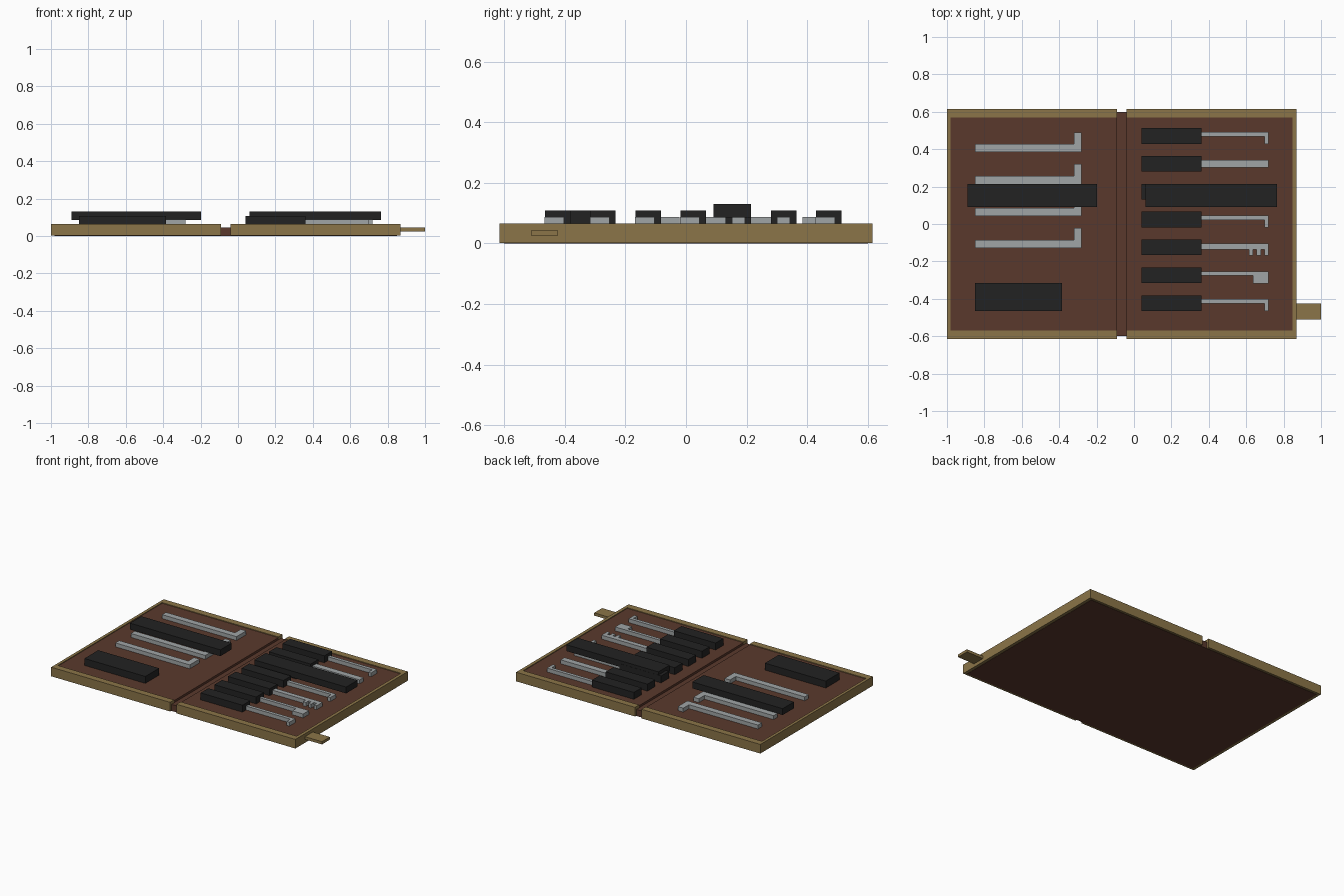
import bpy
import bmesh

default = bpy.data.objects.get("Cube")
if default:
    bpy.data.objects.remove(default, do_unlink=True)


def make_material(name, srgb):
    color = [((c / 255 + 0.055) / 1.055) ** 2.4 for c in srgb] + [1.0]
    mat = bpy.data.materials.new(name)
    mat.use_nodes = True
    mat.diffuse_color = color
    mat.node_tree.nodes["Principled BSDF"].inputs["Base Color"].default_value = color
    return mat


TAN = make_material("tan_leather", (139, 117, 72))
BROWN = make_material("brown_lining", (90, 57, 44))
BLACK = make_material("black_grip", (34, 34, 34))
STEEL = make_material("grey_steel", (160, 165, 166))


def prism(name, outline, z0, z1, mat):
    """Extrude a flat outline straight up from z0 to z1."""
    bm = bmesh.new()
    face = bm.faces.new([bm.verts.new((x, y, z0)) for x, y in outline])
    top = bmesh.ops.extrude_face_region(bm, geom=[face])["geom"]
    verts = [v for v in top if isinstance(v, bmesh.types.BMVert)]
    bmesh.ops.translate(bm, vec=(0, 0, z1 - z0), verts=verts)
    bmesh.ops.recalc_face_normals(bm, faces=bm.faces)
    mesh = bpy.data.meshes.new(name)
    bm.to_mesh(mesh)
    bm.free()
    mesh.materials.append(mat)
    obj = bpy.data.objects.new(name, mesh)
    bpy.context.collection.objects.link(obj)
    return obj


def box(name, x0, x1, y0, y1, z0, z1, mat):
    return prism(name, [(x0, y0), (x1, y0), (x1, y1), (x0, y1)], z0, z1, mat)


LINING, RIM, METAL, GRIP = 0.06, 0.065, 0.087, 0.108

# Outer cover, which also forms the sunken spine between the two trays
box("cover_and_spine", -0.98, 0.85, -0.6, 0.6, 0, 0.045, BROWN)

# Each tray: a lining and a three-sided rim, open towards the spine
for side, outer, inner, lip in (("right", -1.0, -0.09, -0.98), ("left", 0.87, -0.04, 0.848)):
    box(side + "_lining", lip, inner, -0.572, 0.572, 0.003, LINING, BROWN)
    half = [(inner, 0.615), (outer, 0.615)]
    inside = [(lip, 0.57), (inner, 0.57)]
    outline = half + [(x, -y) for x, y in reversed(half)]
    outline += [(x, -y) for x, y in reversed(inside)] + inside
    prism(side + "_rim", outline, 0.002, RIM, TAN)

# Closing tab
box("closing_tab", 0.86, 1.0, -0.51, -0.424, 0.025, 0.044, TAN)

# Straps across both trays
box("right_strap", -0.89, -0.198, 0.09, 0.214, 0.086, 0.13, BLACK)
box("left_strap", 0.062, 0.765, 0.09, 0.214, 0.086, 0.13, BLACK)

# Four L-shaped wrenches and a block in the right tray
for i in range(4):
    y = 0.384 - 0.1705 * i
    prism("wrench_%d" % (i + 1),
          [(-0.85, y), (-0.28, y), (-0.28, y + 0.106), (-0.322, y + 0.106),
           (-0.322, y + 0.043), (-0.85, y + 0.043)], LINING, METAL, STEEL)
box("grip_block", -0.85, -0.384, -0.465, -0.315, LINING, GRIP, BLACK)

# Seven picks in the left tray: shaft thickness and teeth (x0, x1) on the lower edge
HOOK = (0.023, [(0.698, 0.72)])
STRAIGHT = (0.042, [])
COMB = (0.033, [(0.615, 0.637), (0.656, 0.678), (0.698, 0.72)])
BLADE = (0.022, [(0.637, 0.72)])
for i, (thick, teeth) in enumerate((HOOK, STRAIGHT, STRAIGHT, HOOK, COMB, BLADE, HOOK)):
    y = 0.471 - 0.149 * i
    high, drop = y + 0.021, y - 0.021 - (0.022 if teeth else 0)
    low = high - thick
    box("pick_handle_%d" % (i + 1), 0.04, 0.36, y - 0.042, y + 0.042, LINING, GRIP, BLACK)
    outline = [(0.35, high), (0.35, low)]
    for x0, x1 in teeth:
        outline += [(x0, low), (x0, drop), (x1, drop), (x1, low)]
    if teeth:
        outline.pop()
    else:
        outline.append((0.72, low))
    outline.append((0.72, high))
    prism("pick_shaft_%d" % (i + 1), outline, LINING, METAL, STEEL)
